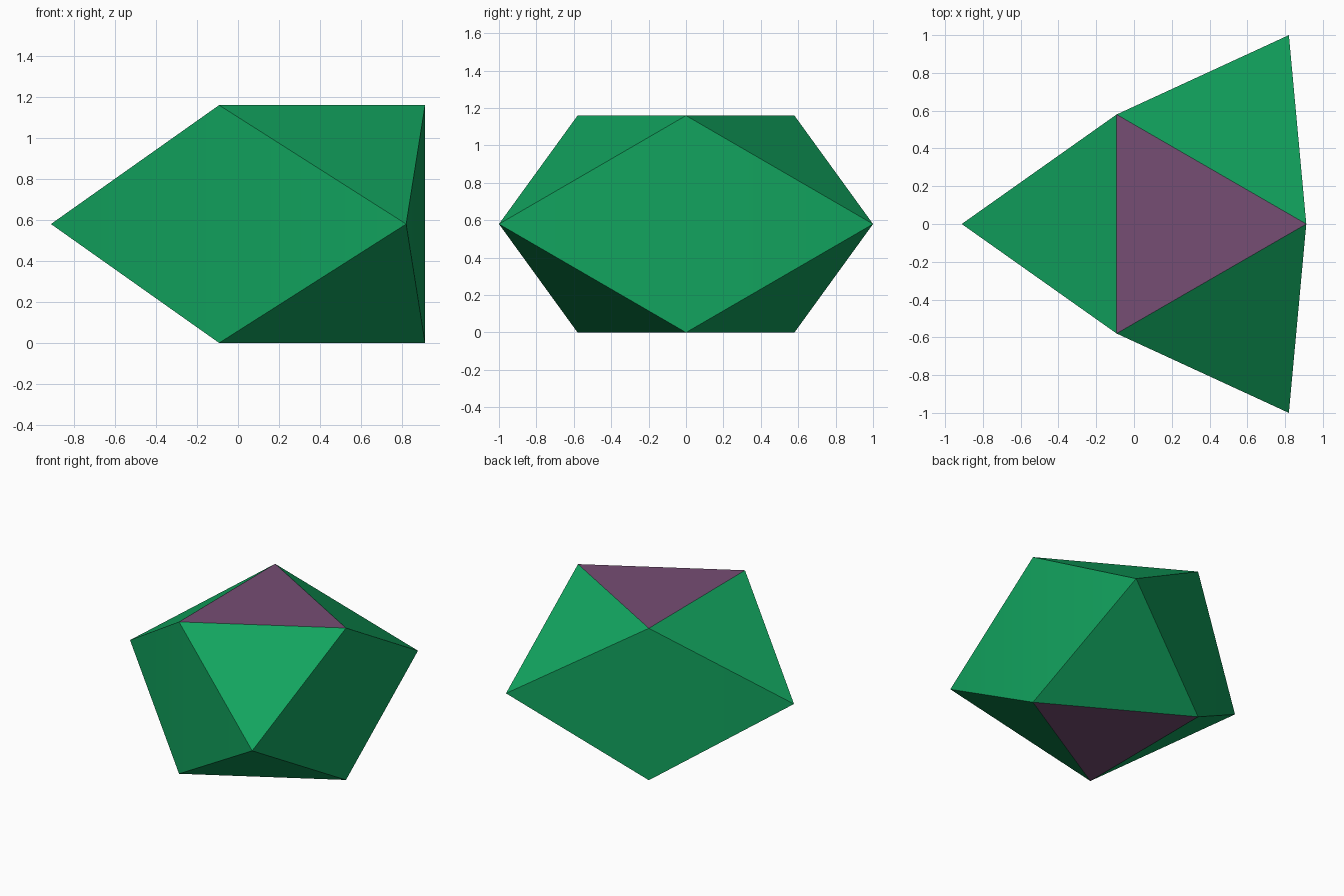
import bpy
import bmesh
import math

if "Cube" in bpy.data.objects:
    bpy.data.objects.remove(bpy.data.objects["Cube"], do_unlink=True)


def material(name, rgb):
    mat = bpy.data.materials.new(name)
    mat.use_nodes = True
    color = (*rgb, 1.0)
    mat.diffuse_color = color
    mat.node_tree.nodes["Principled BSDF"].inputs["Base Color"].default_value = color
    return mat


def ring(bm, radius, start, z):
    """Three points evenly spaced around the solid's upright axis."""
    for i in range(3):
        a = math.radians(start + 120 * i)
        bm.verts.new((AXIS_X + radius * math.cos(a), radius * math.sin(a), z))


# Equilateral-faced solid: a triangular prism with a pyramid on each side
SPAN = 2.0
EDGE = SPAN / (math.sqrt(3) * (1 / math.sqrt(12) + 1 / math.sqrt(2)))
PRISM_R = EDGE / math.sqrt(3)
APEX_R = EDGE * (1 / math.sqrt(12) + 1 / math.sqrt(2))
AXIS_X = (APEX_R - PRISM_R) / 2

bm = bmesh.new()
ring(bm, PRISM_R, 0, 0)           # bottom triangle
ring(bm, PRISM_R, 0, EDGE)        # top triangle
ring(bm, APEX_R, 60, EDGE / 2)    # pyramid tips
bmesh.ops.convex_hull(bm, input=bm.verts[:])
bmesh.ops.recalc_face_normals(bm, faces=bm.faces[:])
bm.normal_update()

# Purple end caps, green pyramid faces
for face in bm.faces:
    face.material_index = 1 if abs(face.normal.z) > 0.9 else 0

mesh = bpy.data.meshes.new("faceted_solid")
bm.to_mesh(mesh)
bm.free()
mesh.materials.append(material("green", (0.006, 0.37, 0.113)))
mesh.materials.append(material("muted_purple", (0.18, 0.075, 0.175)))

solid = bpy.data.objects.new("faceted_solid", mesh)
bpy.context.collection.objects.link(solid)

# Soften only the very shallow upright creases
bpy.ops.object.select_all(action='DESELECT')
solid.select_set(True)
bpy.context.view_layer.objects.active = solid
bpy.ops.object.shade_smooth_by_angle(angle=math.radians(30))
